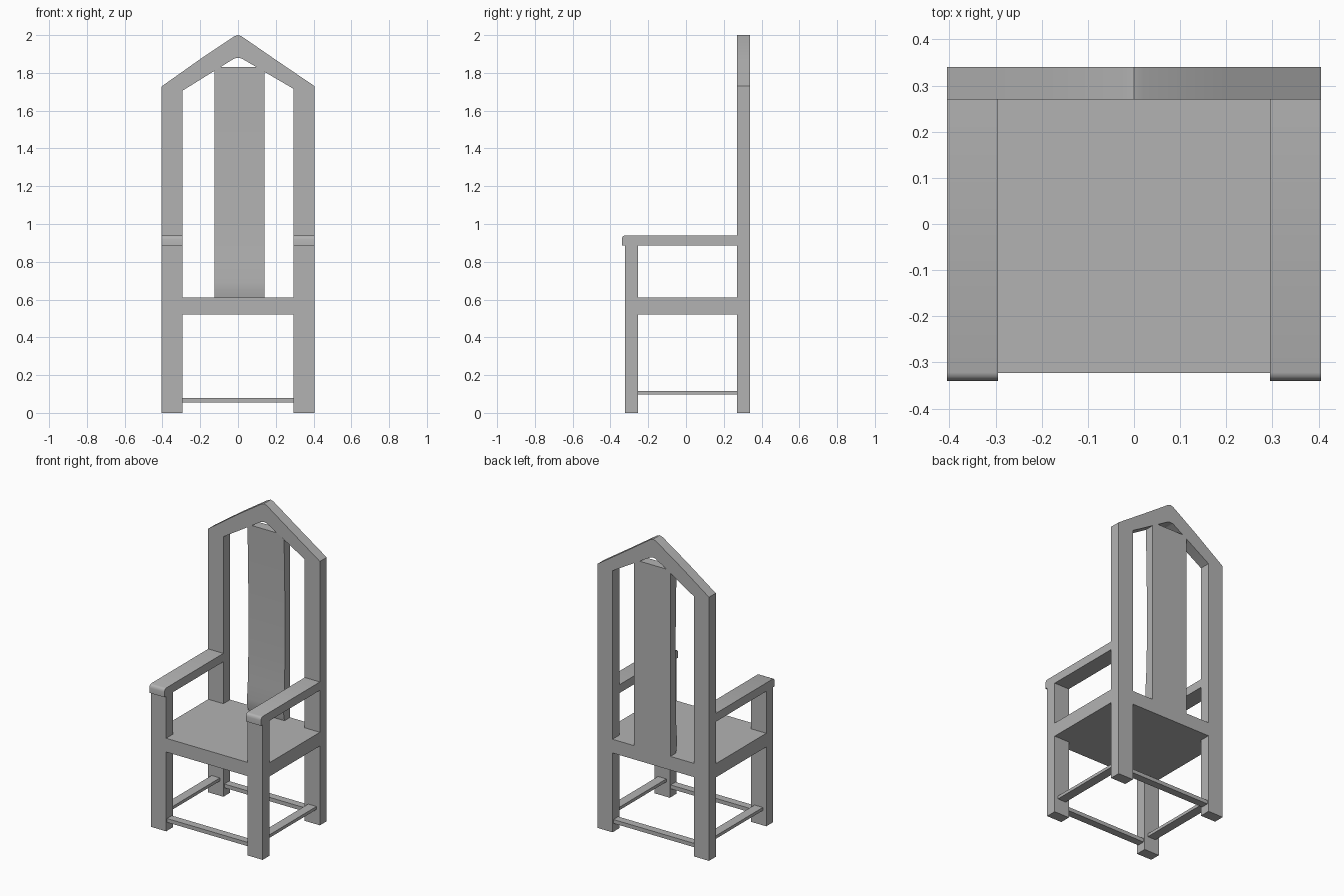
import bpy
import bmesh

cube = bpy.data.objects.get("Cube")
if cube:
    bpy.data.objects.remove(cube, do_unlink=True)

grey = bpy.data.materials.new("plain grey")
grey.use_nodes = True
colour = (0.45, 0.45, 0.45, 1)
grey.diffuse_color = colour
grey.node_tree.nodes["Principled BSDF"].inputs["Base Color"].default_value = colour

# Shared dimensions
OUT, INN = 0.405, 0.295          # outer and inner faces of the posts
FRONT, LEG_BACK = -0.323, -0.253
POST, BACK = 0.27, 0.34
SEAT_LOW, SEAT_TOP = 0.52, 0.61
ARM_LOW, ARM_TOP = 0.885, 0.94


def prism(name, profile, axis, low, high):
    """Extrude a closed profile along x (profile is y, z) or y (profile is x, z)."""
    bm = bmesh.new()
    place = (lambda p: (low, *p)) if axis == "x" else (lambda p: (p[0], low, p[1]))
    face = bm.faces.new([bm.verts.new(place(p)) for p in profile])
    grown = bmesh.ops.extrude_face_region(bm, geom=[face])["geom"]
    step = (high - low, 0, 0) if axis == "x" else (0, high - low, 0)
    bmesh.ops.translate(bm, vec=step,
                        verts=[v for v in grown if isinstance(v, bmesh.types.BMVert)])
    bmesh.ops.recalc_face_normals(bm, faces=bm.faces)
    mesh = bpy.data.meshes.new(name)
    bm.to_mesh(mesh)
    bm.free()
    mesh.materials.append(grey)
    obj = bpy.data.objects.new(name, mesh)
    bpy.context.collection.objects.link(obj)
    return obj


def box(name, x, y, z):
    return prism(name, [(y[0], z[0]), (y[1], z[0]), (y[1], z[1]), (y[0], z[1])], "x", *x)


# Seat slab, reaching the outer faces of all four legs
box("seat", (-OUT, OUT), (FRONT, BACK), (SEAT_LOW, SEAT_TOP))

# Arm profile with a rounded nose
arm = [(POST, ARM_LOW), (POST, ARM_TOP), (-0.322, ARM_TOP), (-0.331, 0.937),
       (-0.337, 0.93), (-0.34, 0.918), (-0.34, ARM_LOW)]

for side, s in (("left", 1), ("right", -1)):
    xs = sorted((s * INN, s * OUT))
    # Front leg below the seat, arm support above it
    box(f"{side}_front_leg", xs, (FRONT, LEG_BACK), (0, SEAT_LOW))
    box(f"{side}_arm_support", xs, (FRONT, LEG_BACK), (SEAT_TOP, ARM_LOW))
    box(f"{side}_back_leg", xs, (POST, BACK), (0, SEAT_LOW))
    prism(f"{side}_arm", arm, "x", *xs)
    # Side stretcher, centred on the legs
    mid = s * (INN + OUT) / 2
    box(f"{side}_stretcher", (mid - 0.03, mid + 0.03), (LEG_BACK, POST), (0.097, 0.117))

# Front and back stretchers
for name, y in (("front", (FRONT + LEG_BACK) / 2), ("back", (POST + BACK) / 2)):
    box(f"{name}_stretcher", (-INN, INN), (y - 0.025, y + 0.025), (0.055, 0.08))

# Back frame: two posts joined by a pointed arch
outer = [(-OUT, SEAT_TOP), (-OUT, 1.728), (-0.2, 1.873), (-0.02, 1.993), (0, 2.0),
         (0.02, 1.993), (0.2, 1.869), (OUT, 1.73), (OUT, SEAT_TOP)]
inner = [(INN, SEAT_TOP), (INN, 1.715), (0.02, 1.876), (0, 1.88),
         (-0.02, 1.876), (-INN, 1.705), (-INN, SEAT_TOP)]
prism("back_frame", outer + inner, "y", POST, BACK)

# Central back panel, gently shaped on its front
panel = [(BACK, SEAT_TOP), (BACK, 1.83), (0.276, 1.83), (0.282, 1.6), (0.287, 1.3),
         (0.286, 1.0), (0.28, 0.8), (0.272, 0.69), (0.274, 0.65), (0.282, SEAT_TOP)]
splat = prism("back_panel", panel, "x", -0.125, 0.14)

# Smooth the curved parts while keeping edges crisp
bpy.ops.object.select_all(action="DESELECT")
for name in ("back_panel", "left_arm", "right_arm", "back_frame"):
    bpy.data.objects[name].select_set(True)
bpy.context.view_layer.objects.active = splat
bpy.ops.object.shade_smooth_by_angle(angle=0.6)
